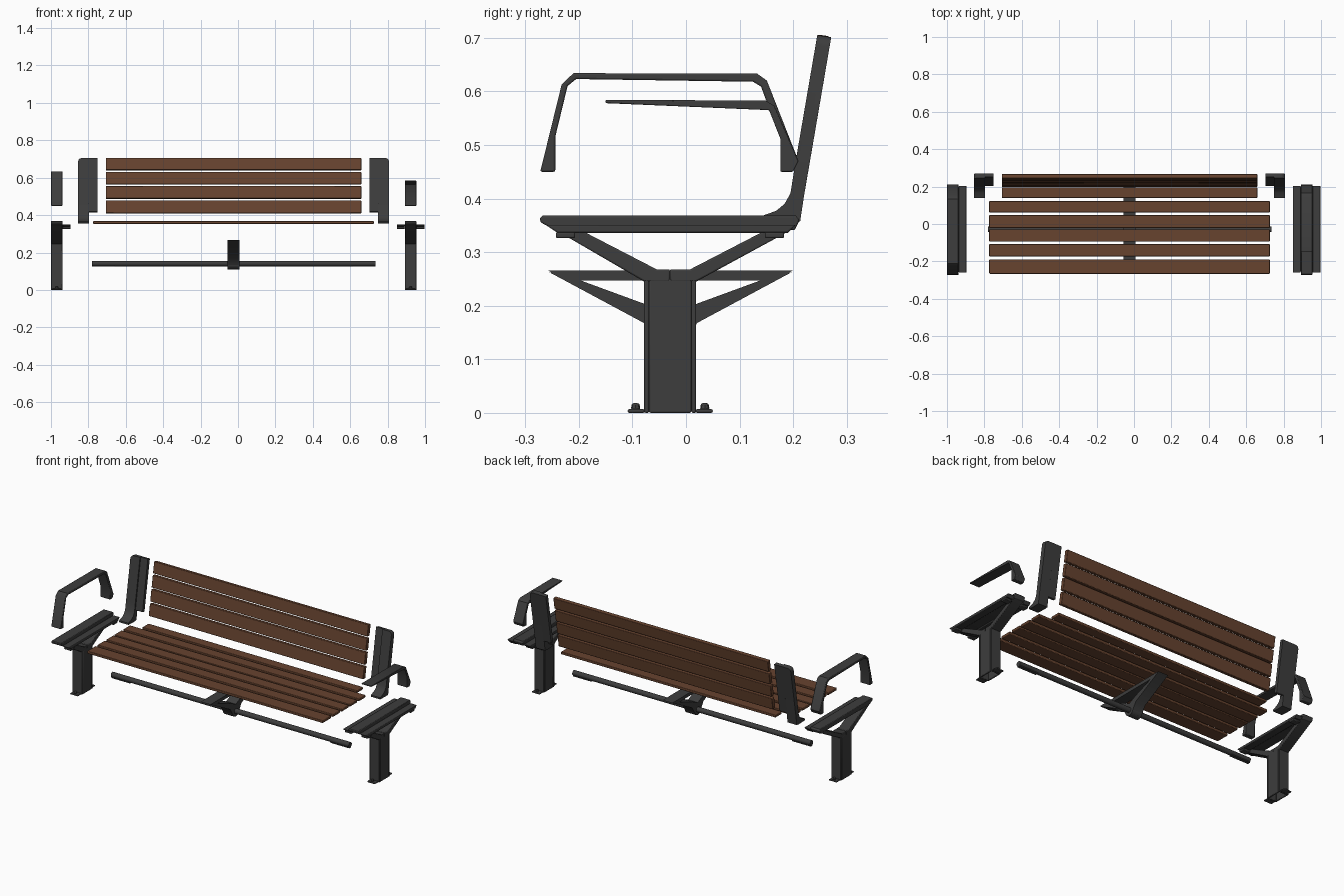
import bpy, bmesh, math
from mathutils import Matrix

if "Cube" in bpy.data.objects:
    bpy.data.objects.remove(bpy.data.objects["Cube"])


def material(name, rgb):
    m = bpy.data.materials.new(name)
    m.diffuse_color = (*rgb, 1)
    m.use_nodes = True
    m.node_tree.nodes["Principled BSDF"].inputs["Base Color"].default_value = m.diffuse_color
    return m


METAL = material("dark grey metal", (0.047, 0.047, 0.047))
WOOD = material("brown wood", (0.135, 0.056, 0.028))
MID = -0.024  # x of the bench's mirror plane


def finish(name, bm, mat, bevel=0.0):
    bmesh.ops.recalc_face_normals(bm, faces=bm.faces)
    me = bpy.data.meshes.new(name)
    bm.to_mesh(me)
    bm.free()
    me.materials.append(mat)
    ob = bpy.data.objects.new(name, me)
    bpy.context.collection.objects.link(ob)
    if bevel:
        mod = ob.modifiers.new("soft edges", "BEVEL")
        mod.width, mod.segments = bevel, 2
        mod.limit_method, mod.angle_limit = "ANGLE", math.radians(50)
    bpy.context.view_layer.objects.active = ob
    ob.select_set(True)
    bpy.ops.object.shade_smooth_by_angle(angle=math.radians(35))
    ob.select_set(False)
    return ob


def prism(bm, profile, x0, x1):
    """Extrude a (y, z) outline from x0 to x1."""
    face = bm.faces.new([bm.verts.new((x0, y, z)) for y, z in profile])
    out = bmesh.ops.extrude_face_region(bm, geom=[face])["geom"]
    bmesh.ops.translate(bm, vec=(x1 - x0, 0, 0),
                        verts=[v for v in out if isinstance(v, bmesh.types.BMVert)])


def box(bm, x, y, z):
    prism(bm, [(y[0], z[0]), (y[1], z[0]), (y[1], z[1]), (y[0], z[1])], *x)


def cylinder_x(bm, r, x0, x1, y, z):
    bmesh.ops.create_cone(bm, cap_ends=True, segments=24, radius1=r, radius2=r, depth=x1 - x0,
                          matrix=Matrix.Translation(((x0 + x1) / 2, y, z)) @ Matrix.Rotation(math.pi / 2, 4, "Y"))


# Seat slats, the rearmost one shorter
for i, (y0, y1) in enumerate([(-0.266, -0.189), (-0.173, -0.108), (-0.094, -0.029),
                              (-0.021, 0.047), (0.062, 0.123), (0.139, 0.196)]):
    bm = bmesh.new()
    half = 0.683 if i == 5 else 0.75
    box(bm, (MID - half, MID + half), (y0, y1), (0.353, 0.368))
    finish(f"seat_slat_{i + 1}", bm, WOOD, 0.003)

# Back slats, leaning backwards
LEAN = 0.167
for i, (z0, z1) in enumerate([(0.411, 0.479), (0.489, 0.556), (0.565, 0.632), (0.642, 0.706)]):
    bm = bmesh.new()
    f0, f1 = 0.196 + (z0 - 0.411) * LEAN, 0.196 + (z1 - 0.411) * LEAN
    prism(bm, [(f0, z0), (f0 + 0.022, z0 - 0.003), (f1 + 0.022, z1 - 0.003), (f1, z1)],
          MID - 0.683, MID + 0.683)
    finish(f"back_slat_{i + 1}", bm, WOOD, 0.003)

# Back uprights: curved outer post with an inner flange
POST = [(0.245, 0.705), (0.271, 0.701), (0.221, 0.41), (0.213, 0.357), (0.195, 0.355), (0.14, 0.357),
        (0.14, 0.367), (0.168, 0.377), (0.184, 0.39), (0.195, 0.41), (0.203, 0.46)]
FLANGE = [(0.252, 0.705), (0.271, 0.701), (0.222, 0.415), (0.204, 0.418)]
for side, label in ((-1, "left"), (1, "right")):
    bm = bmesh.new()
    prism(bm, POST, MID + side * 0.772, MID + side * 0.831)
    # Rounded outer top corner
    edges = [e for e in bm.edges if all(v.co.z > 0.7 and abs(v.co.x - MID) > 0.8 for v in e.verts)]
    bmesh.ops.bevel(bm, geom=edges, offset=0.018, segments=3, profile=0.5, affect="EDGES")
    prism(bm, FLANGE, MID + side * 0.727, MID + side * 0.774)
    finish(label + "_back_upright", bm, METAL)

# End legs: hollow post, spreading arms, top bar and side rails
ARMS = [
    [(-0.25, 0.345), (-0.2, 0.343), (-0.055, 0.268), (-0.03, 0.268), (-0.03, 0.245), (-0.078, 0.245)],
    [(0.203, 0.345), (0.153, 0.343), (0.008, 0.268), (-0.03, 0.268), (-0.03, 0.245), (0.019, 0.245)],
]
TOP = [(-0.272, 0.364), (-0.268, 0.368), (0.205, 0.368), (0.212, 0.36), (0.203, 0.341), (-0.245, 0.341),
       (-0.272, 0.356)]


def leg(name, cx, rail_sides):
    bm = bmesh.new()
    x0, x1, w = cx - 0.031, cx + 0.031, 0.009
    for y in ((-0.078, -0.078 + w), (0.019 - w, 0.019)):
        box(bm, (x0, x1), y, (0, 0.25))
    for x in ((x0, x0 + w), (x1 - w, x1)):
        box(bm, x, (-0.078 + w, 0.019 - w), (0, 0.25))
    for arm in ARMS:
        prism(bm, arm, x0, x1)
    prism(bm, TOP, x0, x1)
    for s in rail_sides:
        a, b = sorted((cx + s * 0.031, cx + s * 0.074))
        prism(bm, [(-0.262, 0.351), (0.205, 0.351), (0.19, 0.336), (-0.24, 0.336)], a, b)
        for y in (-0.225, 0.165):  # Fixing lugs under the rail
            box(bm, (a, b), (y - 0.018, y + 0.018), (0.326, 0.337))
    # Foot plates and bolts
    for y, yb in (((-0.109, -0.077), -0.094), ((0.018, 0.05), 0.035)):
        box(bm, (cx - 0.025, cx + 0.025), y, (0, 0.007))
        bmesh.ops.create_cone(bm, cap_ends=True, segments=8, radius1=0.009, radius2=0.007, depth=0.012,
                              matrix=Matrix.Translation((cx, yb, 0.012)))
    finish(name, bm, METAL, 0.003)


leg("left_leg", -0.969, (1,))
leg("right_leg", 0.923, (-1, 1))

# Left armrest: full hoop
bm = bmesh.new()
prism(bm, [(-0.272, 0.45), (-0.232, 0.613), (-0.21, 0.634), (0.133, 0.633), (0.151, 0.62), (0.21, 0.47),
           (0.2, 0.45), (0.176, 0.45), (0.176, 0.512), (0.14, 0.609), (0.125, 0.618), (-0.205, 0.623),
           (-0.221, 0.61), (-0.244, 0.515), (-0.244, 0.45)], -1.0, -0.938)
finish("left_armrest", bm, METAL, 0.003)

# Right armrest: tapering cantilever
bm = bmesh.new()
prism(bm, [(-0.15, 0.584), (0.148, 0.583), (0.165, 0.573), (0.21, 0.47), (0.2, 0.45), (0.176, 0.45),
           (0.176, 0.512), (0.155, 0.565), (-0.15, 0.578)], 0.892, 0.954)
finish("right_armrest", bm, METAL, 0.002)

# Centre support: flat top bar, two struts and a hub around the beam
bm = bmesh.new()
x0, x1 = MID - 0.031, MID + 0.031
prism(bm, [(-0.258, 0.266), (0.2, 0.266), (0.165, 0.247), (-0.223, 0.247)], x0, x1)
for s in (-1, 1):
    prism(bm, [(-0.029 + s * y, z) for y, z in
               ((0.227, 0.263), (0.17, 0.248), (0.05, 0.204), (0, 0.18), (0, 0.112), (0.018, 0.116),
                (0.034, 0.14), (0.05, 0.168))], x0, x1)
cylinder_x(bm, 0.03, x0, x1, -0.029, 0.14)
finish("centre_support", bm, METAL)

# Long round beam with small end pads
bm = bmesh.new()
cylinder_x(bm, 0.0145, -0.78, 0.735, -0.029, 0.141)
for a, b in ((-0.78, -0.66), (0.615, 0.735)):
    box(bm, (a, b), (-0.038, -0.02), (0.124, 0.135))
finish("cross_beam", bm, METAL)
